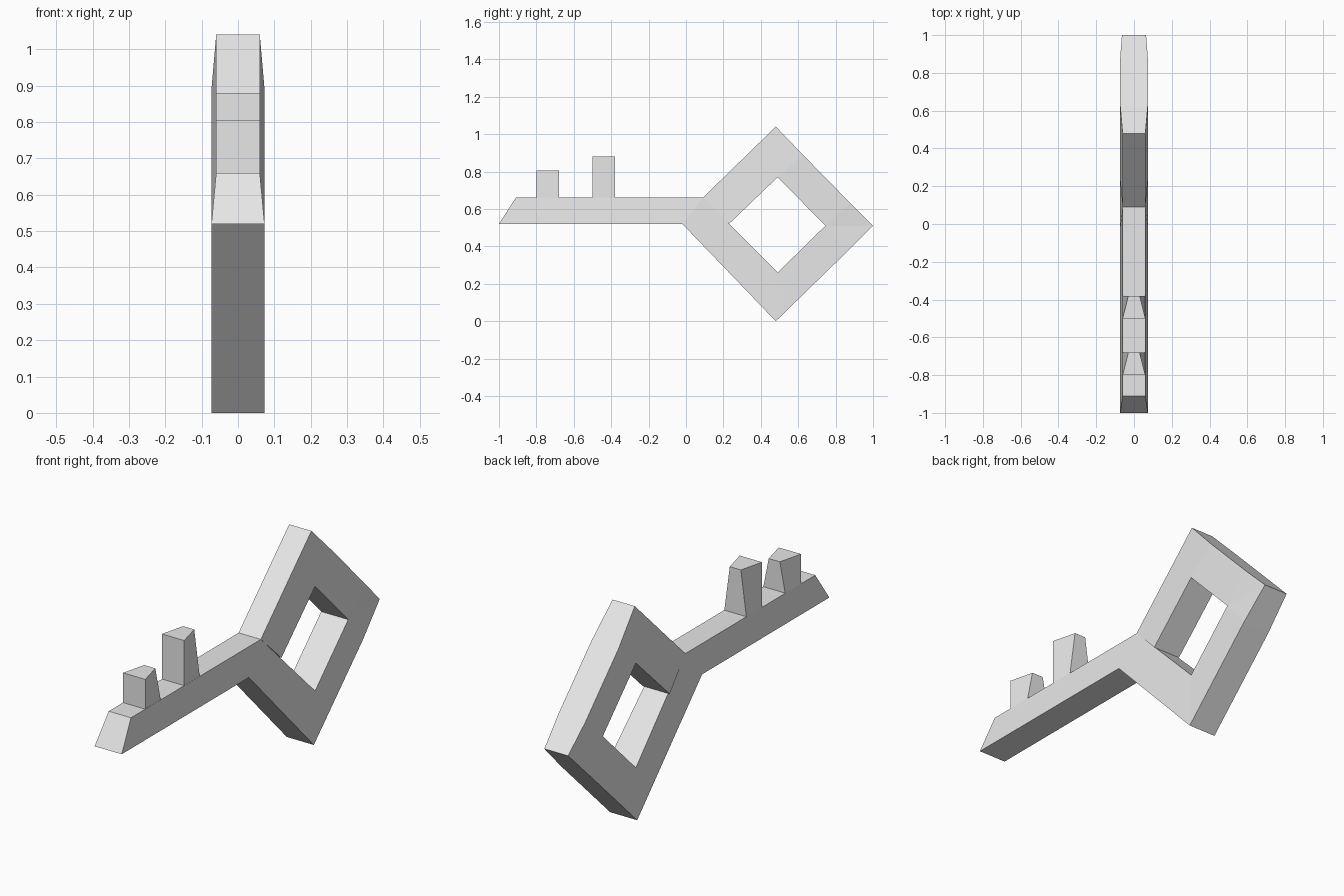
import bpy
import bmesh

cube = bpy.data.objects.get("Cube")
if cube:
    bpy.data.objects.remove(cube, do_unlink=True)

grey = bpy.data.materials.new("plain_grey")
grey.use_nodes = True
grey.diffuse_color = (0.8, 0.8, 0.8, 1)
grey.node_tree.nodes["Principled BSDF"].inputs["Base Color"].default_value = (0.8, 0.8, 0.8, 1)

WIDE, NARROW = 0.073, 0.06   # half widths of the bar's two edges


def bar(name, sections):
    """Sweep a symmetric four-sided bar through sections of two (y, z, half width) points."""
    bm = bmesh.new()
    loops = []
    for (y0, z0, w0), (y1, z1, w1) in sections:
        corners = ((-w0, y0, z0), (w0, y0, z0), (w1, y1, z1), (-w1, y1, z1))
        loops.append([bm.verts.new(c) for c in corners])
    for a, b in zip(loops, loops[1:]):
        for i in range(4):
            j = (i + 1) % 4
            bm.faces.new((a[i], a[j], b[j], b[i]))
    bm.faces.new(loops[0][::-1])
    bm.faces.new(loops[-1])
    # Merge the fanned corners into clean triangles
    bmesh.ops.remove_doubles(bm, verts=bm.verts, dist=0.0005)
    bmesh.ops.recalc_face_normals(bm, faces=bm.faces)
    mesh = bpy.data.meshes.new(name)
    bm.to_mesh(mesh)
    bm.free()
    mesh.materials.append(grey)
    obj = bpy.data.objects.new(name, mesh)
    bpy.context.collection.objects.link(obj)
    return obj


# Shaft running into the diamond bow as one bent bar
joint_low, joint_high = (-0.02, 0.52, WIDE), (0.09, 0.66, NARROW)
hole_bottom, hole_right = (0.49, 0.26, WIDE), (0.745, 0.51, WIDE)
hole_top, hole_left = (0.49, 0.77, WIDE), (0.23, 0.52, WIDE)

bar("shaft_and_bow", [
    ((-1.0, 0.52, WIDE), (-0.91, 0.66, NARROW)),
    (joint_low, joint_high),
    ((0.48, 0.0, WIDE), hole_bottom),
    ((0.86, 0.37, WIDE), hole_right),
    ((1.0, 0.51, 0.064), hole_right),
    ((0.88, 0.63, WIDE), hole_right),
    ((0.625, 0.89, WIDE), hole_top),
    ((0.48, 1.04, NARROW), hole_top),
    (joint_high, hole_left),
])

# Teeth, each narrowing at the top of its back face
for name, front, top in (("front_tooth", -0.80, 0.805), ("rear_tooth", -0.50, 0.88)):
    back = front + 0.12
    bar(name, [
        ((front, 0.655, NARROW), (front, top, NARROW)),
        ((back, 0.655, NARROW), (back, top, 0.03)),
    ])
